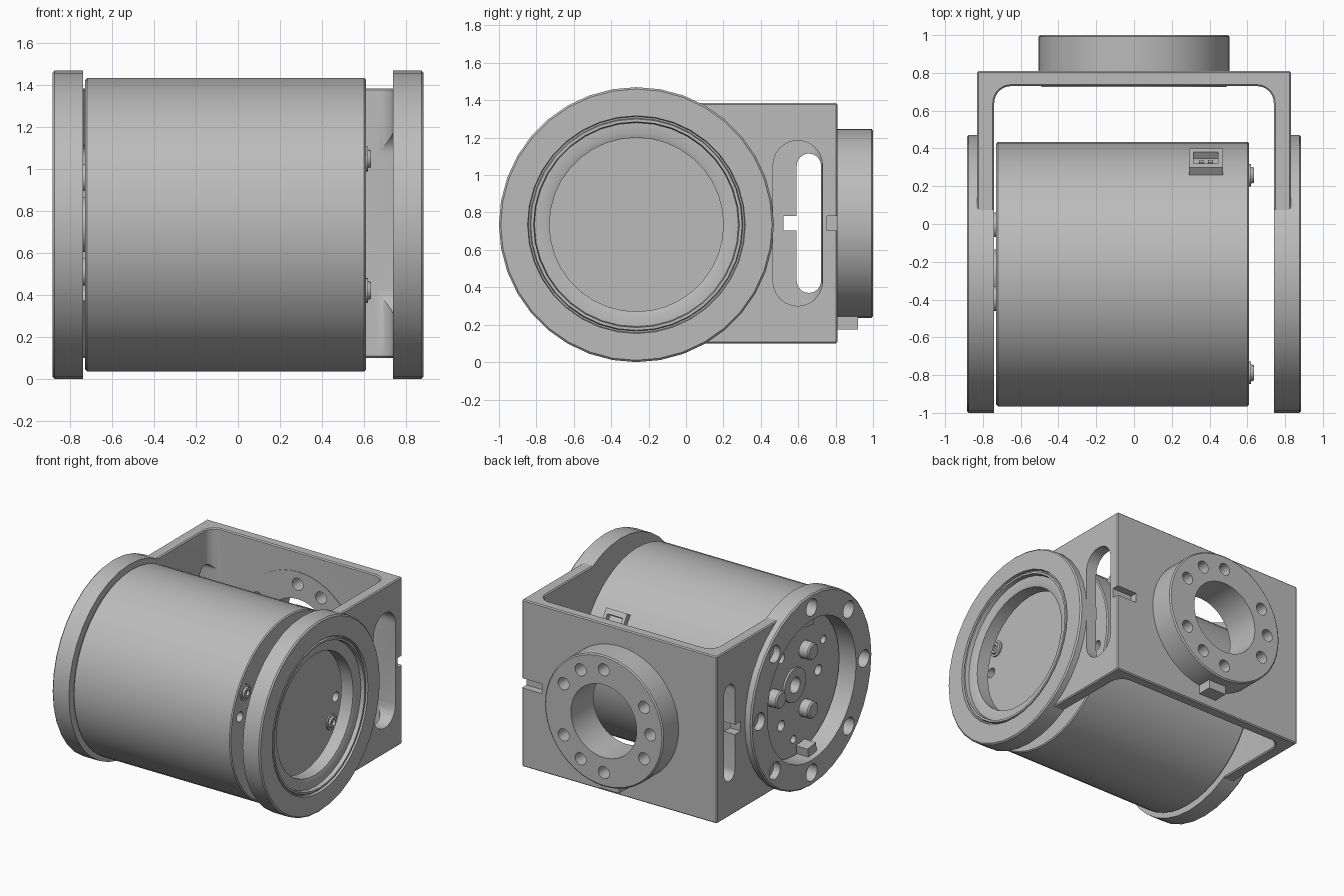
import bpy, bmesh
from math import sin, cos, pi, radians
from mathutils import Matrix

CY, CZ = -0.265, 0.735      # main axis, running along x
BZ = 0.742                  # height of the bracket centre

cube = bpy.data.objects.get("Cube")
if cube:
    bpy.data.objects.remove(cube, do_unlink=True)

metal = bpy.data.materials.new("satin grey metal")
metal.use_nodes = True
GREY = (0.5, 0.5, 0.5, 1)
metal.diffuse_color = GREY
metal.node_tree.nodes["Principled BSDF"].inputs["Base Color"].default_value = GREY


def make(name, verts, faces):
    mesh = bpy.data.meshes.new(name)
    mesh.from_pydata(verts, [], faces)
    bm = bmesh.new()
    bm.from_mesh(mesh)
    bmesh.ops.remove_doubles(bm, verts=bm.verts, dist=1e-5)
    bmesh.ops.recalc_face_normals(bm, faces=bm.faces)
    bm.to_mesh(mesh)
    bm.free()
    obj = bpy.data.objects.new(name, mesh)
    bpy.context.collection.objects.link(obj)
    mesh.materials.append(metal)
    return obj


def lathe(name, profile, axis="x", c=(CY, CZ), seg=36, closed=False):
    """Turn (position, radius) points about a line parallel to x or y."""
    verts, faces, n = [], [], len(profile)
    for i in range(seg):
        t = 2 * pi * i / seg
        for a, r in profile:
            u, v = c[0] + r * cos(t), c[1] + r * sin(t)
            verts.append((a, u, v) if axis == "x" else (u, a, v))
    for i in range(seg):
        j = (i + 1) % seg
        for k in range(n if closed else n - 1):
            m = (k + 1) % n
            ring = [i * n + k, i * n + m, j * n + m, j * n + k]
            if profile[k][1] == 0:
                ring.remove(j * n + k)
            if profile[m][1] == 0:
                ring.remove(j * n + m)
            faces.append(ring)
    return make(name, verts, faces)


def rod(name, a, b, r, c=(CY, CZ), axis="x", seg=24):
    return lathe(name, [(a, 0), (a, r), (b, r), (b, 0)], axis, c, seg)


def prism(name, pts, lo, hi, axis):
    """Extrude a 2D outline along x (points y, z) or z (points x, y)."""
    n = len(pts)
    verts = [(h, p, q) if axis == "x" else (p, q, h) for h in (lo, hi) for p, q in pts]
    faces = [list(range(n)), list(range(n, 2 * n))]
    faces += [[i, (i + 1) % n, n + (i + 1) % n, n + i] for i in range(n)]
    return make(name, verts, faces)


def box(name, x0, x1, y0, y1, z0, z1):
    return prism(name, [(x0, y0), (x1, y0), (x1, y1), (x0, y1)], z0, z1, "z")


def stadium(y0, y1, z0, z1):
    r, y = (y1 - y0) / 2, (y0 + y1) / 2
    arc = [pi * i / 12 for i in range(13)]
    return ([(y + r * cos(t), z1 - r + r * sin(t)) for t in arc]
            + [(y - r * cos(t), z0 + r - r * sin(t)) for t in arc])


def bake(obj):
    bpy.context.view_layer.update()
    ev = obj.evaluated_get(bpy.context.evaluated_depsgraph_get())
    mesh = bpy.data.meshes.new_from_object(ev)
    obj.modifiers.clear()
    obj.data = mesh


def cut(obj, cutters):
    for c in cutters:
        mod = obj.modifiers.new("cut", "BOOLEAN")
        mod.operation, mod.solver, mod.object = "DIFFERENCE", "EXACT", c
    bake(obj)
    for c in cutters:
        bpy.data.objects.remove(c, do_unlink=True)


def polar(r, deg, c=(CY, CZ)):
    return c[0] + r * cos(radians(deg)), c[1] + r * sin(radians(deg))


# U-shaped bracket with rounded inside corners
R = 0.09
fillet = [pi / 2 * i / 8 for i in range(9)]
outline = [(-0.74, 0.05), (-0.83, 0.05), (-0.83, 0.81), (0.83, 0.81), (0.83, 0.05), (0.74, 0.05)]
outline += [(0.74 - R + R * cos(t), 0.73 - R + R * sin(t)) for t in fillet]
outline += [(-0.74 + R - R * sin(t), 0.73 - R + R * cos(t)) for t in fillet]
bracket = prism("bracket", outline, 0.10, 1.385, "z")
bevel = bracket.modifiers.new("edge", "BEVEL")
bevel.width, bevel.segments, bevel.angle_limit = 0.008, 1, radians(40)
bake(bracket)
cut(bracket, [
    rod("opening", -1, 1, 0.56, seg=36),
    prism("wide_slot", stadium(0.465, 0.73, 0.30, 1.185), 0.6, 1, "x"),
    prism("narrow_slot", stadium(0.592, 0.722, 0.37, 1.115), -1, -0.6, "x"),
    box("slot_key", -1, -0.7, 0.52, 0.62, 0.705, 0.78),
    box("edge_key", 0.66, 1, 0.755, 0.9, 0.705, 0.78),
    rod("bore", 0.5, 1.1, 0.28, (0, BZ), "y", 36),
])

# Mounting boss on the back, bored and drilled in three groups of three
boss = lathe("mounting_boss", [(0.726, 0.28), (0.726, 0.49), (0.80, 0.49), (0.80, 0.505),
                               (0.992, 0.505), (1.0, 0.495), (1.0, 0.28)],
             "y", (0, BZ), 48, True)
angles = [base + step for base in (60, 180, 300) for step in (-30, 0, 30)]
bolt_spots = [polar(0.395, a, (0, BZ)) for a in angles]
cut(boss, [rod("bolt", 0.85, 1.1, 0.047, p, "y", 16) for p in bolt_spots])
for obj in (bracket,):
    cut(obj, [rod("relief", 0.6, 0.9, 0.46, (0, BZ), "y", 36)])
cut(boss, [rod("bolt", 0.6, 1.1, 0.047, p, "y", 16) for p in bolt_spots])
box("boss_key", -0.075, 0.075, 0.80, 0.92, 0.175, 0.26)

# Flange on the left with a stepped opening
lathe("left_flange", [(0.74, 0.465), (0.74, 0.735), (0.875, 0.735), (0.885, 0.725),
                      (0.885, 0.582), (0.865, 0.578), (0.865, 0.57), (0.88, 0.565),
                      (0.88, 0.55), (0.85, 0.545), (0.85, 0.492), (0.84, 0.465)], closed=True)

# Flange on the right with eight bolt holes and two inner lugs
flange = lathe("right_flange", [(-0.74, 0.54), (-0.74, 0.735), (-0.875, 0.735),
                                (-0.885, 0.725), (-0.885, 0.54)], closed=True)
cut(flange, [rod("bolt", -1, -0.77, 0.066, polar(0.635, 45 * i), seg=20) for i in range(8)])
for deg in (95, 262):
    lug = box("right_flange_lug", -0.84, -0.74, -0.05, 0.05, -0.06, 0.03)
    lug.matrix_world = (Matrix.Translation((0, *polar(0.53, deg)))
                        @ Matrix.Rotation(radians(deg - 90), 4, "X"))

# Motor body
body = lathe("motor_body", [(-0.73, 0), (-0.73, 0.69), (-0.72, 0.70), (0.602, 0.70),
                            (0.61, 0.692), (0.61, 0)], seg=48)
cut(body, [rod("drill", 0.56, 0.7, 0.038, polar(0.6, a), seg=16) for a in (-14, 166)]
    + [rod("drill", -0.8, -0.67, 0.04, polar(0.3, a), seg=16) for a in (60, 180, 300)]
    + [rod("drill", -0.8, -0.67, 0.03, polar(0.42, a), seg=16) for a in (30, 150, 270)]
    + [rod("centre", -0.8, -0.65, 0.06)])

# Output hub, pegs and screws on the two ends of the body
lathe("output_hub", [(-0.72, 0.06), (-0.72, 0.13), (-0.745, 0.13), (-0.745, 0.06)],
      seg=24, closed=True)
for a in (0, 120, 240):
    lathe("drive_peg", [(-0.72, 0), (-0.72, 0.065), (-0.80, 0.065), (-0.81, 0.055), (-0.81, 0)],
          c=polar(0.26, a), seg=20)
for a in (-31, 149):
    lathe("end_screw", [(0.60, 0), (0.60, 0.06), (0.62, 0.06), (0.62, 0.045), (0.635, 0.04),
                        (0.635, 0.022), (0.615, 0.022), (0.615, 0)], c=polar(0.61, a), seg=20)

# Cable socket set into the upper back of the body
socket = box("cable_socket", -0.09, 0.09, -0.09, 0.09, -0.06, 0.06)
cut(socket, [box("pocket", -0.065, 0.065, -0.05, 0.06, 0.0, 0.2)])
pins = [box("socket_pin", x - 0.012, x + 0.012, -0.012, 0.012, -0.02, 0.04) for x in (-0.025, 0.025)]
y, z = polar(0.68, 34)
for part in [socket] + pins:
    part.matrix_world = Matrix.Translation((0.38, y, z)) @ Matrix.Rotation(radians(-56), 4, "X")

# Smooth the turned surfaces, keep the machined edges crisp
bpy.ops.object.select_all(action="DESELECT")
for obj in bpy.context.collection.objects:
    if obj.type == "MESH" and metal.name in obj.data.materials:
        obj.select_set(True)
        bpy.context.view_layer.objects.active = obj
bpy.ops.object.shade_smooth_by_angle(angle=radians(30))
